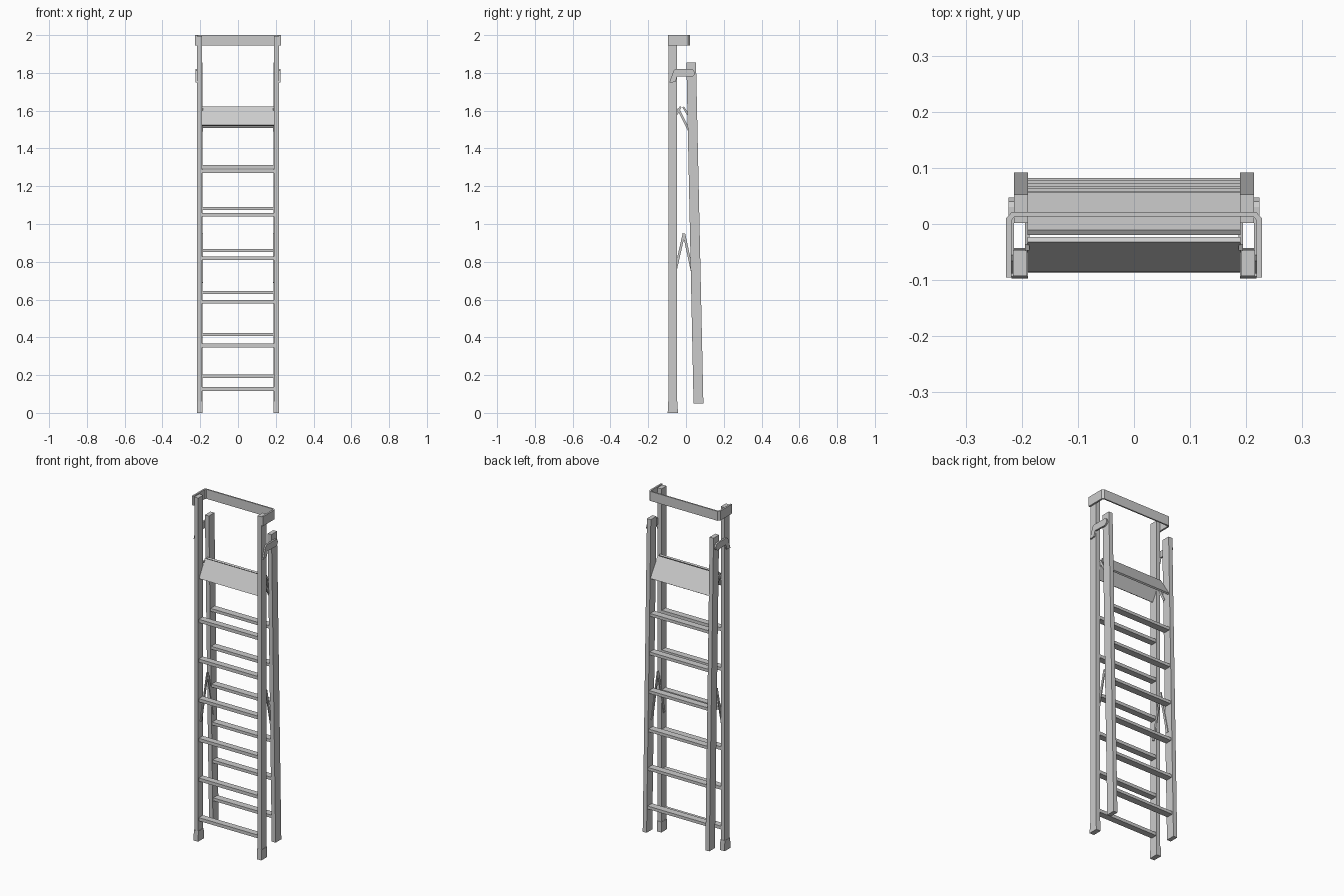
import bpy, bmesh

if "Cube" in bpy.data.objects:
    bpy.data.objects.remove(bpy.data.objects["Cube"])

def mesh_obj(name, bm):
    bmesh.ops.recalc_face_normals(bm, faces=bm.faces)
    me = bpy.data.meshes.new(name)
    bm.to_mesh(me)
    bm.free()
    ob = bpy.data.objects.new(name, me)
    bpy.context.collection.objects.link(ob)
    return ob

def prism(name, profile, x0, x1, mirror=False):
    """Extrude a (y, z) profile from x0 to x1, optionally mirrored in x."""
    bm = bmesh.new()
    face = bm.faces.new([bm.verts.new((x0, y, z)) for y, z in profile])
    ext = bmesh.ops.extrude_face_region(bm, geom=[face])["geom"]
    bmesh.ops.translate(bm, vec=(x1 - x0, 0, 0),
                        verts=[v for v in ext if isinstance(v, bmesh.types.BMVert)])
    ob = mesh_obj(name, bm)
    if mirror:
        ob.modifiers.new("mirror", 'MIRROR')
    return ob

def bar(name, a, b, width, x0, x1, mirror=False):
    """Flat bar between two (y, z) points."""
    dy, dz = b[0] - a[0], b[1] - a[1]
    n = (dy * dy + dz * dz) ** 0.5
    oy, oz = -dz / n * width / 2, dy / n * width / 2
    pts = [(a[0] + oy, a[1] + oz), (b[0] + oy, b[1] + oz),
           (b[0] - oy, b[1] - oz), (a[0] - oy, a[1] - oz)]
    return prism(name, pts, x0, x1, mirror)

def box_y(y0, y1, z0, z1):
    return [(y0, z0), (y1, z0), (y1, z1), (y0, z1)]

def rear_y(z):
    """Front face of the sloping rear leg at height z."""
    return 0.002 + 0.038 * (1.855 - z) / 1.805

# Front posts with slightly flared feet
prism("front_leg", box_y(-0.093, -0.047, 0, 1.995), 0.191, 0.216, True)
prism("front_foot", [(-0.097, 0), (-0.043, 0), (-0.045, 0.06), (-0.094, 0.06)],
      0.189, 0.218, True)

# Sloping rear legs
prism("rear_leg", [(rear_y(1.855), 1.855), (rear_y(0.05), 0.05),
                   (rear_y(0.05) + 0.052, 0.05), (rear_y(1.855) + 0.051, 1.855)],
      0.189, 0.214, True)

# Rungs on both frames
for i in range(6):
    z = 0.117 + 0.2305 * i
    prism(f"front_rung_{i + 1}", box_y(-0.087, -0.05, z, z + 0.019), -0.195, 0.195)
    z = 0.185 + 0.222 * i
    y = rear_y(z)
    prism(f"rear_rung_{i + 1}", box_y(y + 0.005, y + 0.045, z, z + 0.017), -0.195, 0.195)

# Folded platform: two halves forming an upturned V
bar("platform_front", (-0.081, 1.522), (-0.028, 1.621), 0.01, -0.19, 0.19)
bar("platform_rear", (-0.015, 1.62), (0.053, 1.512), 0.01, -0.19, 0.19)
bar("platform_link", (-0.042, 1.612), (0.018, 1.49), 0.012, 0.186, 0.194, True)

# Folding spreader braces at mid height
bar("brace_front", (-0.011, 0.95), (-0.07, 0.69), 0.013, 0.186, 0.192, True)
bar("brace_rear", (-0.011, 0.95), (0.045, 0.69), 0.013, 0.185, 0.191, True)

# Hooked latch plates on the outer sides
prism("latch", [(-0.088, 1.748), (-0.055, 1.752), (-0.047, 1.782), (0.03, 1.778),
                (0.043, 1.787), (0.047, 1.8), (0.04, 1.815), (0.03, 1.82),
                (-0.055, 1.82), (-0.066, 1.812)], 0.214, 0.224, True)

# U-shaped top guard rail with clipped rear corners
outer = [(-0.228, -0.095), (-0.228, 0.01), (-0.218, 0.021),
         (0.218, 0.021), (0.228, 0.01), (0.228, -0.095)]
inner = [(0.218, -0.095), (0.218, 0.007), (0.213, 0.013),
         (-0.213, 0.013), (-0.218, 0.007), (-0.218, -0.095)]
bm = bmesh.new()
base = bm.faces.new([bm.verts.new((x, y, 1.945)) for x, y in outer + inner])
ext = bmesh.ops.extrude_face_region(bm, geom=[base])["geom"]
bmesh.ops.translate(bm, vec=(0, 0, 0.055),
                    verts=[v for v in ext if isinstance(v, bmesh.types.BMVert)])
mesh_obj("guard_rail", bm)
